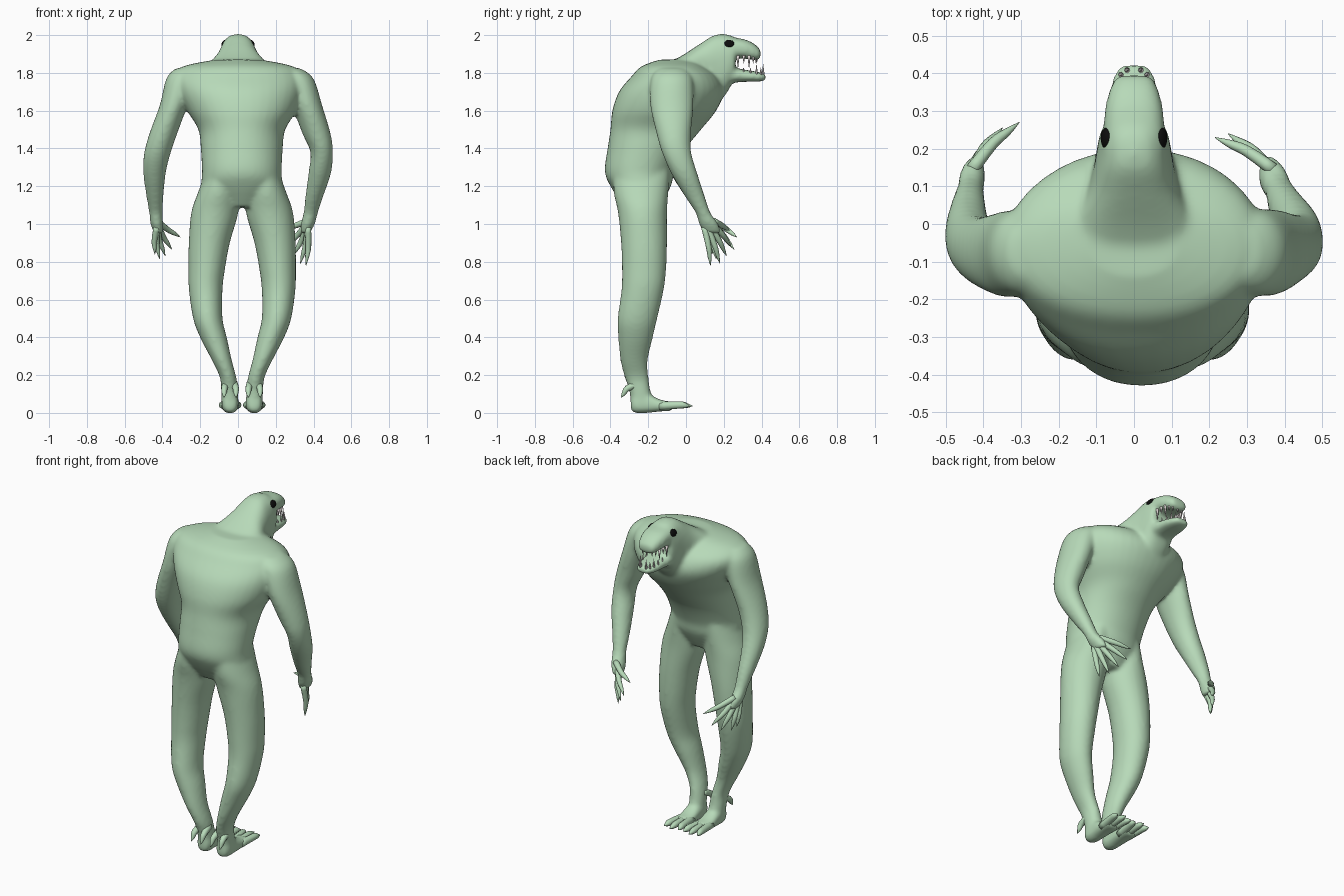
import bpy, bmesh, math
from mathutils import Vector, Matrix

if "Cube" in bpy.data.objects:
    bpy.data.objects.remove(bpy.data.objects["Cube"])


def material(name, rgb):
    m = bpy.data.materials.new(name)
    m.diffuse_color = (*rgb, 1)
    m.use_nodes = True
    m.node_tree.nodes["Principled BSDF"].inputs["Base Color"].default_value = m.diffuse_color
    return m


SKIN = material("pale green skin", (0.475, 0.70, 0.485))
BLACK = material("eye black", (0.004, 0.004, 0.004))
TOOTH = material("tooth white", (0.75, 0.7, 0.68))


def smooth_rows(rows, n):
    """Catmull-Rom interpolation of cross-section rows."""
    out = []
    for i in range(len(rows) - 1):
        a, b, c, d = (rows[max(0, min(len(rows) - 1, i + k))] for k in (-1, 0, 1, 2))
        for s in range(n):
            t = s / n
            out.append([0.5 * (2 * q + (r - p) * t + (2 * p - 5 * q + 4 * r - u) * t * t
                               + (3 * q - p - 3 * r + u) * t ** 3)
                        for p, q, r, u in zip(a, b, c, d)])
    return out + [list(rows[-1])]


def loft(bm, rows, axis="Z", sides=28, power=1.0, n=4):
    """Closed tube through rows (x, y, z, radius1, radius2)."""
    rows = smooth_rows(rows, n)
    rings = []
    for i, (x, y, z, r1, r2) in enumerate(rows):
        if axis == "T":
            d = Vector(rows[min(i + 1, len(rows) - 1)][:3]) - Vector(rows[max(i - 1, 0)][:3])
            q = d.to_track_quat('Z', 'Y')
            u, v = q @ Vector((1, 0, 0)), q @ Vector((0, 1, 0))
        else:
            u, v = Vector((1, 0, 0)), Vector((0, 1, 0) if axis == "Z" else (0, 0, 1))
        ring = []
        for k in range(sides):
            a = 2 * math.pi * k / sides
            c, s = math.cos(a), math.sin(a)
            c = math.copysign(abs(c) ** power, c)
            s = math.copysign(abs(s) ** power, s)
            ring.append(bm.verts.new(Vector((x, y, z)) + u * c * r1 + v * s * r2))
        rings.append(ring)
    for a, b in zip(rings, rings[1:]):
        for k in range(sides):
            j = (k + 1) % sides
            bm.faces.new((a[k], a[j], b[j], b[k]))
    bm.faces.new(rings[0])
    bm.faces.new(rings[-1])


def finish(bm, name, mat):
    bmesh.ops.recalc_face_normals(bm, faces=bm.faces)
    me = bpy.data.meshes.new(name)
    bm.to_mesh(me)
    bm.free()
    me.materials.append(mat)
    ob = bpy.data.objects.new(name, me)
    bpy.context.collection.objects.link(ob)
    for p in me.polygons:
        p.use_smooth = True
    return ob


def span(x, z, rx, back, front):
    """Torso row from half width and back/front limits."""
    return (x, (back + front) / 2, z, rx, (front - back) / 2)


# Torso
body = bmesh.new()
M = 0.02
loft(body, [span(M, 1.09, .10, -.33, -.14), span(M, 1.2, .205, -.40, -.08),
            span(M, 1.28, .21, -.43, -.06), span(M, 1.4, .217, -.415, 0),
            span(M, 1.5, .23, -.40, .08), span(M, 1.6, .29, -.39, .16),
            span(.01, 1.7, .335, -.355, .20), span(0, 1.78, .345, -.29, .17),
            span(0, 1.835, .29, -.235, .10), span(0, 1.87, .12, -.14, .05)],
     sides=40, power=.95)

# Neck and head, then upper and lower jaws
loft(body, [(0, -.06, 1.75, .22, .12), (0, 0, 1.76, .18, .145), (0, .08, 1.79, .13, .168),
            (0, .15, 1.812, .108, .188), (0, .21, 1.845, .097, .16),
            (0, .25, 1.875, .088, .117), (0, .262, 1.88, .08, .09)], "Y", power=.8)
loft(body, [(0, .2, 1.935, .085, .06), (0, .3, 1.928, .078, .052), (0, .35, 1.915, .067, .046),
            (0, .38, 1.903, .055, .035), (0, .395, 1.9, .042, .02)], "Y", power=.8)
loft(body, [(0, .18, 1.79, .085, .055), (0, .28, 1.787, .075, .036), (0, .36, 1.781, .064, .028),
            (0, .4, 1.778, .052, .023), (0, .422, 1.778, .034, .015)], "Y", power=.8)

# Arms
loft(body, [(-.27, -.075, 1.825, .06, .07), (-.30, -.075, 1.77, .08, .11),
            (-.34, -.08, 1.63, .074, .115), (-.395, -.075, 1.48, .074, .095),
            (-.428, -.055, 1.37, .07, .082), (-.442, -.015, 1.27, .06, .07),
            (-.44, .045, 1.15, .046, .054), (-.435, .09, 1.06, .036, .04),
            (-.43, .12, 1.0, .034, .052), (-.42, .14, .95, .024, .045)])
loft(body, [(.27, -.075, 1.825, .06, .07), (.315, -.075, 1.77, .085, .11),
            (.365, -.075, 1.63, .08, .115), (.415, -.065, 1.48, .075, .092),
            (.443, -.05, 1.38, .06, .078), (.433, -.01, 1.27, .06, .07),
            (.405, .045, 1.15, .048, .054), (.385, .09, 1.06, .039, .04),
            (.37, .12, 1.0, .037, .052), (.355, .14, .95, .025, .045)])

# Legs and feet
for s in (-1, 1):
    fx = .022 + s * .064
    leg = [(.105, -.235, 1.3, .08, .15), (.125, -.238, 1.17, .108, .145),
           (.145, -.23, 1.06, .125, .13), (.174, -.222, .9, .109, .122),
           (.188, -.222, .76, .097, .117), (.193, -.23, .65, .089, .112),
           (.182, -.257, .5, .078, .105), (.152, -.267, .4, .071, .092),
           (.108, -.275, .28, .053, .073), (.075, -.262, .19, .044, .064),
           (.067, -.245, .12, .045, .057), (.064, -.23, .04, .044, .06)]
    loft(body, [(.022 + s * x, y, z, a, b) for x, y, z, a, b in leg])
    loft(body, [(fx, -.293, .05, .028, .04), (fx, -.26, .052, .044, .054),
                (fx, -.2, .05, .046, .05), (fx, -.13, .038, .05, .03),
                (fx, -.07, .036, .046, .025)], "Y", power=.8)

# Fuse into one skin
skin = finish(body, "body", SKIN)
rem = skin.modifiers.new("fuse", 'REMESH')
rem.mode = 'VOXEL'
rem.voxel_size = 0.0105
rem.use_smooth_shade = True
sm = skin.modifiers.new("soften", 'SMOOTH')
sm.factor, sm.iterations = 0.5, 12


def digit(bm, base, mid, tip, r):
    loft(bm, [(*base, r, r), (*mid, r * .85, r * .85),
              (*(Vector(mid).lerp(Vector(tip), .55)), r * .6, r * .6), (*tip, .001, .001)],
         "T", sides=10, n=3)


# Fingers
hands = {"left_fingers": ((-.43, .115, 1.0), [(-.44, .14, .84), (-.415, .16, .815),
                                             (-.385, .215, .83), (-.35, .255, .865),
                                             (-.305, .27, .93)]),
         "right_fingers": ((.37, .115, 1.0), [(.36, .13, .78), (.33, .18, .79),
                                             (.29, .215, .83), (.25, .24, .88),
                                             (.215, .23, .965)])}
for name, (palm, tips) in hands.items():
    bm = bmesh.new()
    for i, tip in enumerate(tips):
        base = Vector(palm) + Vector((0, .012 * (i - 1.5), .008 * (i - 2)))
        mid = base.lerp(Vector(tip), .5) + Vector((math.copysign(.008, palm[0]), .006, 0))
        digit(bm, base, mid, tip, .0175)
    finish(bm, name, SKIN)

# Toes and heel claws
for s, name in ((-1, "left_toes"), (1, "right_toes")):
    fx = .022 + s * .064
    bm = bmesh.new()
    for k in (-1, 0, 1):
        digit(bm, (fx + k * .026, -.14, .036), (fx + k * .04, -.03, .042),
              (fx + k * .048, .035 - abs(k) * .015, .036), .023)
    for k in (-1, 1):
        digit(bm, (fx + k * .022, -.25, .155), (fx + k * .03, -.31, .13),
              (fx + k * .032, -.345, .08), .02)
    finish(bm, name, SKIN)

# Teeth along both jaws
bm = bmesh.new()


def tooth(x, y, z, length, r):
    rot = Matrix.Rotation(math.pi if length < 0 else 0, 4, 'X')
    bmesh.ops.create_cone(bm, segments=8, radius1=r, radius2=.0005, depth=abs(length),
                          cap_ends=True,
                          matrix=Matrix.Translation((x, y, z + length / 2)) @ rot)


for i in range(11):
    a = math.pi * i / 10
    c, s = math.cos(a), math.sin(a)
    big = .07 if i in (0, 2, 8, 10) else .042
    tooth(.062 * math.copysign(abs(c) ** .6, c), .275 + .1 * s, 1.893, -big, .009)
for i in range(10):
    a = math.pi * (i + .5) / 10
    c, s = math.cos(a), math.sin(a)
    big = .058 if i in (2, 4, 5, 7) else .042
    tooth(.055 * math.copysign(abs(c) ** .6, c), .285 + .125 * s, 1.788, big, .008)
finish(bm, "teeth", TOOTH)

# Eyes
for s, name in ((-1, "left_eye"), (1, "right_eye")):
    bm = bmesh.new()
    bmesh.ops.create_uvsphere(
        bm, u_segments=20, v_segments=12, radius=1,
        matrix=Matrix.Translation((s * .074, .228, 1.955)) @ Matrix.Rotation(-s * .5, 4, 'Y')
        @ Matrix.Diagonal((.012, .028, .021, 1)))
    finish(bm, name, BLACK)
